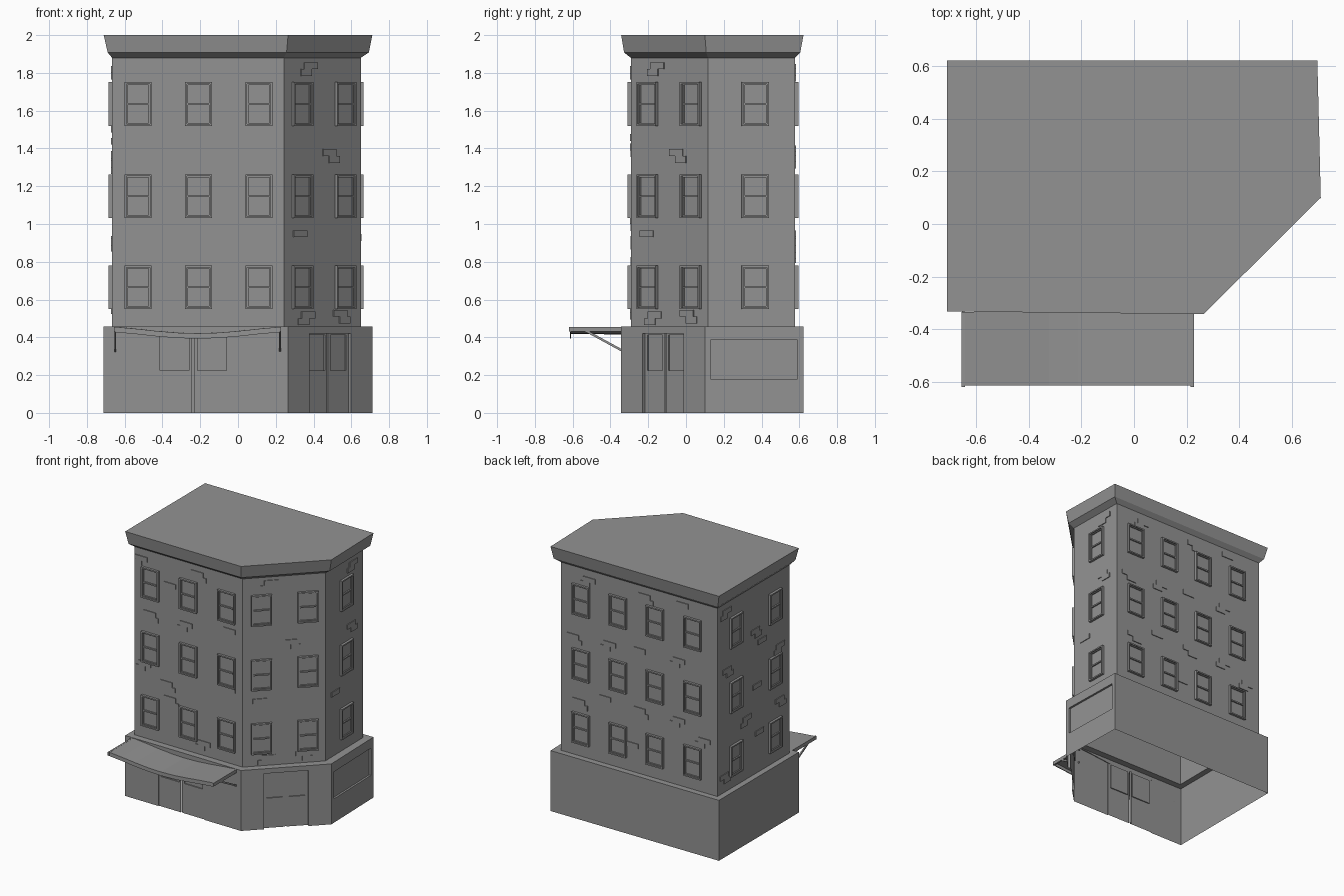
import bpy, bmesh, math
from mathutils import Vector, Matrix

if "Cube" in bpy.data.objects:
    bpy.data.objects.remove(bpy.data.objects["Cube"])

# Plan outlines, counter-clockwise from front left: front, corner, right, back, left
BASE = [(-.711, -.333), (.265, -.343), (.711, .1), (.698, .622), (-.711, .622)]
UPPER = [(-.667, -.286), (.243, -.292), (.65, .117), (.643, .577), (-.667, .577)]
LIP = [(-.69, -.322), (.257, -.328), (.693, .107), (.684, .605), (-.69, .605)]
LEDGE = .457

GREY = bpy.data.materials.new("dark_grey")
GREY.diffuse_color = (.29, .29, .29, 1)
GREY.use_nodes = True
GREY.node_tree.nodes["Principled BSDF"].inputs["Base Color"].default_value = GREY.diffuse_color


def finish(name, bm):
    me = bpy.data.meshes.new(name)
    bm.to_mesh(me)
    bm.free()
    me.materials.append(GREY)
    ob = bpy.data.objects.new(name, me)
    bpy.context.collection.objects.link(ob)
    return ob


def wall_frame(poly, i):
    """Local axes of a wall: x along it, y into the building, z up."""
    a, b = Vector((*poly[i], 0)), Vector((*poly[(i + 1) % 5], 0))
    d = (b - a).normalized()
    n = Vector((0, 0, 1)).cross(d)
    m = Matrix((d, n, (0, 0, 1))).transposed().to_4x4()
    m.translation = a
    return m, (b - a).length


def quad(bm, m, pts):
    bm.faces.new([bm.verts.new(m @ Vector(p)) for p in pts])


def box(bm, m, x0, x1, y0, y1, z0, z1):
    t = Matrix.Translation(((x0 + x1) / 2, (y0 + y1) / 2, (z0 + z1) / 2))
    s = Matrix.Diagonal((x1 - x0, y1 - y0, z1 - z0, 1))
    bmesh.ops.create_cube(bm, size=1, matrix=m @ t @ s)


def panel(bm, m, outer, hole, y, depth, back=True):
    """Flat panel with a recessed rectangular opening; rects are x0, x1, z0, z1."""
    def ring(r, yy):
        x0, x1, z0, z1 = r
        return [(x0, yy, z0), (x1, yy, z0), (x1, yy, z1), (x0, yy, z1)]
    o, h, b = ring(outer, y), ring(hole, y), ring(hole, y + depth)
    for i in range(4):
        j = (i + 1) % 4
        if i == 0 and hole[2] <= outer[2]:
            continue
        quad(bm, m, (o[i], o[j], h[j], h[i]))
        quad(bm, m, (h[i], h[j], b[j], b[i]))
    if back:
        quad(bm, m, b)


def loft(bm, levels, cap=False):
    rings = [[bm.verts.new((x, y, z)) for x, y in poly] for poly, z in levels]
    for a, b in zip(rings, rings[1:]):
        for i in range(5):
            j = (i + 1) % 5
            bm.faces.new((a[i], a[j], b[j], b[i]))
    if cap:
        bm.faces.new(rings[-1])


# Upper storeys with ledge, and flared cornice with flat roof
bm = bmesh.new()
loft(bm, [(BASE, LEDGE), (UPPER, LEDGE), (UPPER, 1.88)])
finish("upper_walls", bm)
bm = bmesh.new()
loft(bm, [(UPPER, 1.88), (LIP, 1.908), (BASE, 2.0)], cap=True)
finish("cornice_and_roof", bm)

# Ground floor: doorways (wall: centre, half width, recess) and shop window
DOORS = {0: (.474, .195, .006), 1: (.314, .155, .018)}
bm = bmesh.new()
for i in range(5):
    m, w = wall_frame(BASE, i)
    full = (0, w, 0, LEDGE)
    if i in DOORS:
        c, hw, dep = DOORS[i]
        panel(bm, m, full, (c - hw, c + hw, 0, .42), 0, dep, back=False)
    elif i == 2:
        panel(bm, m, full, (.03, .49, .18, .385), 0, .015)
    else:
        quad(bm, m, [(0, 0, 0), (w, 0, 0), (w, 0, LEDGE), (0, 0, LEDGE)])
finish("ground_floor_walls", bm)

# Double doors with glazed upper halves and a narrow gap between the leaves
for i, name in enumerate(("front_double_door", "corner_double_door")):
    bm = bmesh.new()
    m, w = wall_frame(BASE, i)
    c, hw, dep = DOORS[i]
    for s in (-1, 1):
        xs = sorted((c + s * .006, c + s * hw))
        gx = sorted((c + s * .022, c + s * (hw - .02)))
        panel(bm, m, (*xs, 0, .42), (*gx, .225, .412), dep, .008)
    box(bm, m, c - .008, c + .008, dep + .008, dep + .012, 0, .42)
    finish(name, bm)

# Sash windows on every upper wall, three floors
WINDOWS = {0: (.138, .458, .778), 1: (.131, .455), 2: (.25,),
           3: (.17, .48, .79, 1.105), 4: (.215, .683)}
bm = bmesh.new()
for i, xs in WINDOWS.items():
    m, w = wall_frame(UPPER, i)
    for x in xs:
        for z in (.665, 1.147, 1.635):
            for hw, hh, t, out in ((.072, .116, .01, .018), (.062, .106, .006, .009)):
                for s in (-1, 1):
                    bx = sorted((x + s * hw, x + s * (hw - t)))
                    bz = sorted((z + s * hh, z + s * (hh - t)))
                    box(bm, m, *bx, -out, 0, z - hh, z + hh)
                    box(bm, m, x - hw + t, x + hw - t, -out, 0, *bz)
            box(bm, m, x - .056, x + .056, -.01, 0, z - .005, z + .005)
finish("sash_windows", bm)

# Patches of raised brickwork, stepped pairs of bricks (x along wall, z)
BRICKS = {
    0: [(.06, 1.79), (.53, 1.80), (.3, 1.65), (.13, 1.39), (.44, 1.39), (.8, 1.44),
        (.09, 1.0), (.27, .9), (.8, 1.0), (.3, .79), (.59, .53)],
    1: [(.2, 1.82), (.34, 1.36), (.12, .93), (.42, .51), (.18, .5)],
    2: [(.34, 1.81), (.31, 1.35), (.12, .91)],
    3: [(.24, 1.79), (.7, 1.79), (1.02, 1.81), (.1, 1.33), (.41, 1.35), (.66, 1.37),
        (.99, 1.38), (.15, .85), (.37, .93), (.66, .92), (.99, .93), (.6, .64), (1.2, .83)],
    4: [(.11, 1.8), (.45, 1.52), (.53, 1.42), (.11, 1.35), (.75, 1.3), (.47, 1.1),
        (.35, .9), (.74, .89), (.5, .74), (.08, .56)],
}
bm = bmesh.new()
for i, spots in BRICKS.items():
    m, w = wall_frame(UPPER, i)
    for k, (x, z) in enumerate(spots):
        box(bm, m, x - .05, x + .05, -.006, 0, z, z + .036)
        if k % 3 != 2:
            s = .035 if k % 2 else -.035
            box(bm, m, max(x + s - .04, .005), x + s + .04, -.006, 0, z - .036, z)
finish("brick_patches", bm)

# Awning cloth sagging between two side arms, with a short front valance
bm = bmesh.new()
N, X0, X1 = 8, -.65, .222
rows = []
for k in range(N + 1):
    t = k / N
    x, z = X0 + (X1 - X0) * t, .453 - .034 * math.sin(math.pi * t) ** 1.3
    rows.append([bm.verts.new(p) for p in
                 ((x, -.335, z), (x, -.612, z), (x, -.612, z - .026))])
for a, b in zip(rows, rows[1:]):
    for j in range(2):
        bm.faces.new((a[j], a[j + 1], b[j + 1], b[j]))
cloth = finish("awning_cloth", bm)
mod = cloth.modifiers.new("thickness", 'SOLIDIFY')
mod.thickness = .006
mod.offset = 0

# Awning arms and diagonal braces
bm = bmesh.new()
for x in (X0, X1):
    box(bm, Matrix(), x - .006, x + .006, -.62, -.335, .43, .456)
    a, b = Vector((x, -.54, .44)), Vector((x, -.335, .328))
    rot = (b - a).to_track_quat('Y', 'Z').to_matrix().to_4x4()
    rot.translation = a
    box(bm, rot, -.005, .005, 0, (b - a).length, -.006, .006)
finish("awning_frame", bm)
